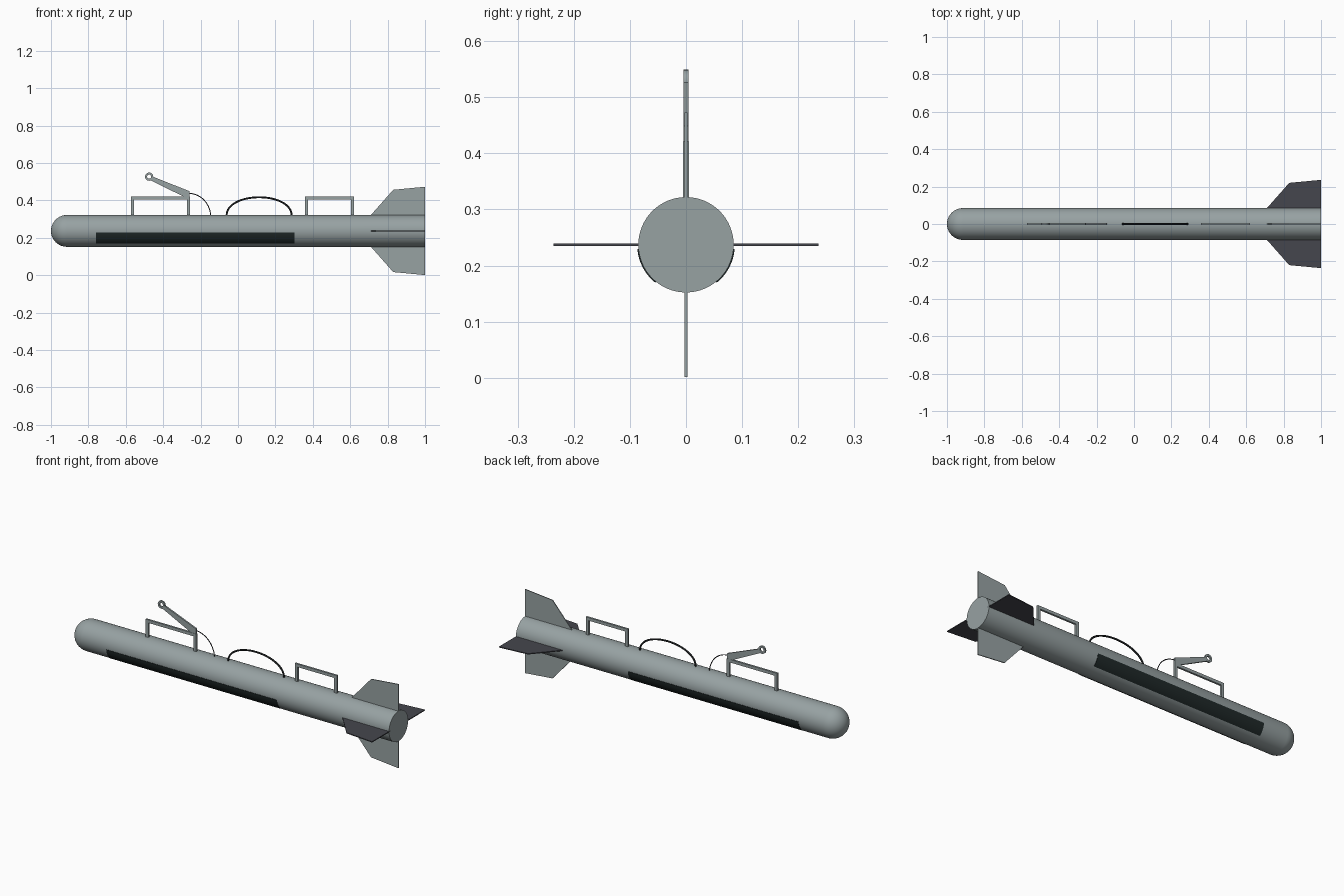
import bpy, bmesh, math
from mathutils import Matrix, Vector

cube = bpy.data.objects.get("Cube")
if cube:
    bpy.data.objects.remove(cube, do_unlink=True)

R, ZC = 0.085, 0.237          # hull radius and axis height
AXIS = Vector((0, 0, ZC))


def material(name, rgb):
    m = bpy.data.materials.new(name)
    m.use_nodes = True
    m.diffuse_color = (*rgb, 1)
    bsdf = next(n for n in m.node_tree.nodes if n.type == 'BSDF_PRINCIPLED')
    bsdf.inputs["Base Color"].default_value = (*rgb, 1)
    return m


GREY = material("light grey", (0.31, 0.36, 0.365))
SLATE = material("dark slate", (0.06, 0.062, 0.075))
PANEL = material("dark green black", (0.014, 0.022, 0.022))
BLACK = material("cable black", (0.012, 0.014, 0.015))


def finish(name, bm, mat, smooth=False):
    bmesh.ops.recalc_face_normals(bm, faces=bm.faces)
    mesh = bpy.data.meshes.new(name)
    bm.to_mesh(mesh)
    bm.free()
    obj = bpy.data.objects.new(name, mesh)
    bpy.context.collection.objects.link(obj)
    mesh.materials.append(mat)
    if smooth:
        bpy.ops.object.select_all(action='DESELECT')
        obj.select_set(True)
        bpy.context.view_layer.objects.active = obj
        bpy.ops.object.shade_smooth_by_angle(angle=math.radians(35))
    return obj


def plate(name, outline, thickness, mat, roll=0):
    """Extrude an (x, height) outline across y, then roll it about the hull axis."""
    bm = bmesh.new()
    face = bm.faces.new([bm.verts.new((x, -thickness / 2, z)) for x, z in outline])
    ext = bmesh.ops.extrude_face_region(bm, geom=[face])
    moved = [v for v in ext["geom"] if isinstance(v, bmesh.types.BMVert)]
    bmesh.ops.translate(bm, verts=moved, vec=(0, thickness, 0))
    bmesh.ops.transform(bm, verts=bm.verts, matrix=Matrix.Translation(AXIS)
                        @ Matrix.Rotation(roll, 4, 'X') @ Matrix.Translation(-AXIS))
    return finish(name, bm, mat)


def cable(name, points, radius, mat):
    curve = bpy.data.curves.new(name, 'CURVE')
    curve.dimensions = '3D'
    curve.bevel_depth = radius
    curve.bevel_resolution = 2
    curve.use_fill_caps = True
    spline = curve.splines.new('POLY')
    spline.points.add(len(points) - 1)
    for p, (x, z) in zip(spline.points, points):
        p.co = (x, 0, z, 1)
    obj = bpy.data.objects.new(name, curve)
    bpy.context.collection.objects.link(obj)
    curve.materials.append(mat)
    return obj


# Hull: round nose and flat tail, spun about the long axis
bm = bmesh.new()
profile = [(-1 + R - R * math.cos(a), R * math.sin(a))
           for a in (math.pi / 2 * i / 10 for i in range(11))] + [(1, R), (1, 0)]
verts = [bm.verts.new((x, 0, ZC + r)) for x, r in profile]
edges = [bm.edges.new(pair) for pair in zip(verts, verts[1:])]
bmesh.ops.spin(bm, geom=verts + edges, cent=AXIS, axis=(1, 0, 0),
               angle=math.tau, steps=64, use_duplicate=False)
bmesh.ops.remove_doubles(bm, verts=bm.verts, dist=0.0005)
finish("hull", bm, GREY, smooth=True)

# Tail fins
fin = [(0.70, ZC + R - 0.012), (0.83, 0.457), (1, 0.473), (1, ZC + R - 0.012)]
for i, name in enumerate(("top", "right", "bottom", "left")):
    plate(name + "_fin", fin, 0.005, SLATE if i % 2 else GREY, i * math.pi / 2)

# Curved side panels hugging the lower flanks
for side, name in ((1, "left_panel"), (-1, "right_panel")):
    bm = bmesh.new()
    rows = []
    for i in range(13):
        a = math.radians(-5 - 46 * i / 12)
        rows.append([bm.verts.new((x, side * r * math.cos(a), ZC + r * math.sin(a)))
                     for x, r in ((-0.76, R - 0.003), (-0.76, R + 0.002),
                                  (0.302, R + 0.002), (0.302, R - 0.003))])
    for a, b in zip(rows, rows[1:]):
        for k in range(4):
            bm.faces.new((a[k], a[(k + 1) % 4], b[(k + 1) % 4], b[k]))
    bm.faces.new(rows[0])
    bm.faces.new(rows[-1])
    finish(name, bm, PANEL, smooth=True)

# Square carrying handles
for name, x0, x1 in (("front_handle", -0.572, -0.257), ("rear_handle", 0.358, 0.62)):
    w, top, foot = 0.017, 0.421, 0.31
    plate(name, [(x0, foot), (x0, top), (x1, top), (x1, foot),
                 (x1 - w, foot), (x1 - w, top - w), (x0 + w, top - w), (x0 + w, foot)],
          0.011, GREY)

# Release lever: tapered arm with an eye ring at its tip
eye = Vector((-0.475, 0.527))
plate("lever_arm", [(-0.458, 0.528), (-0.258, 0.449), (-0.258, 0.412),
                    (-0.278, 0.414), (-0.466, 0.507)], 0.009, GREY)
bm = bmesh.new()
N = 24
loops = []
for r, y in ((0.022, -0.0045), (0.022, 0.0045), (0.011, 0.0045), (0.011, -0.0045)):
    loops.append([bm.verts.new((eye.x + r * math.cos(math.tau * i / N), y,
                                eye.y + r * math.sin(math.tau * i / N))) for i in range(N)])
for k in range(4):
    a, b = loops[k], loops[(k + 1) % 4]
    for i in range(N):
        j = (i + 1) % N
        bm.faces.new((a[i], a[j], b[j], b[i]))
finish("lever_eye", bm, GREY, smooth=True)

# Thin lanyard from the lever down to the hull
cable("lanyard", [(-0.265 + 0.119 * math.sin(a), 0.312 + 0.126 * math.cos(a))
                  for a in (math.pi / 2 * i / 16 for i in range(17))], 0.0025, SLATE)

# Thick cable loop over the middle
cable("cable_loop", [(0.113 - 0.174 * math.cos(a), 0.317 + 0.1 * math.sin(a) ** 0.9)
                     for a in (math.pi * i / 32 for i in range(33))], 0.005, BLACK)
